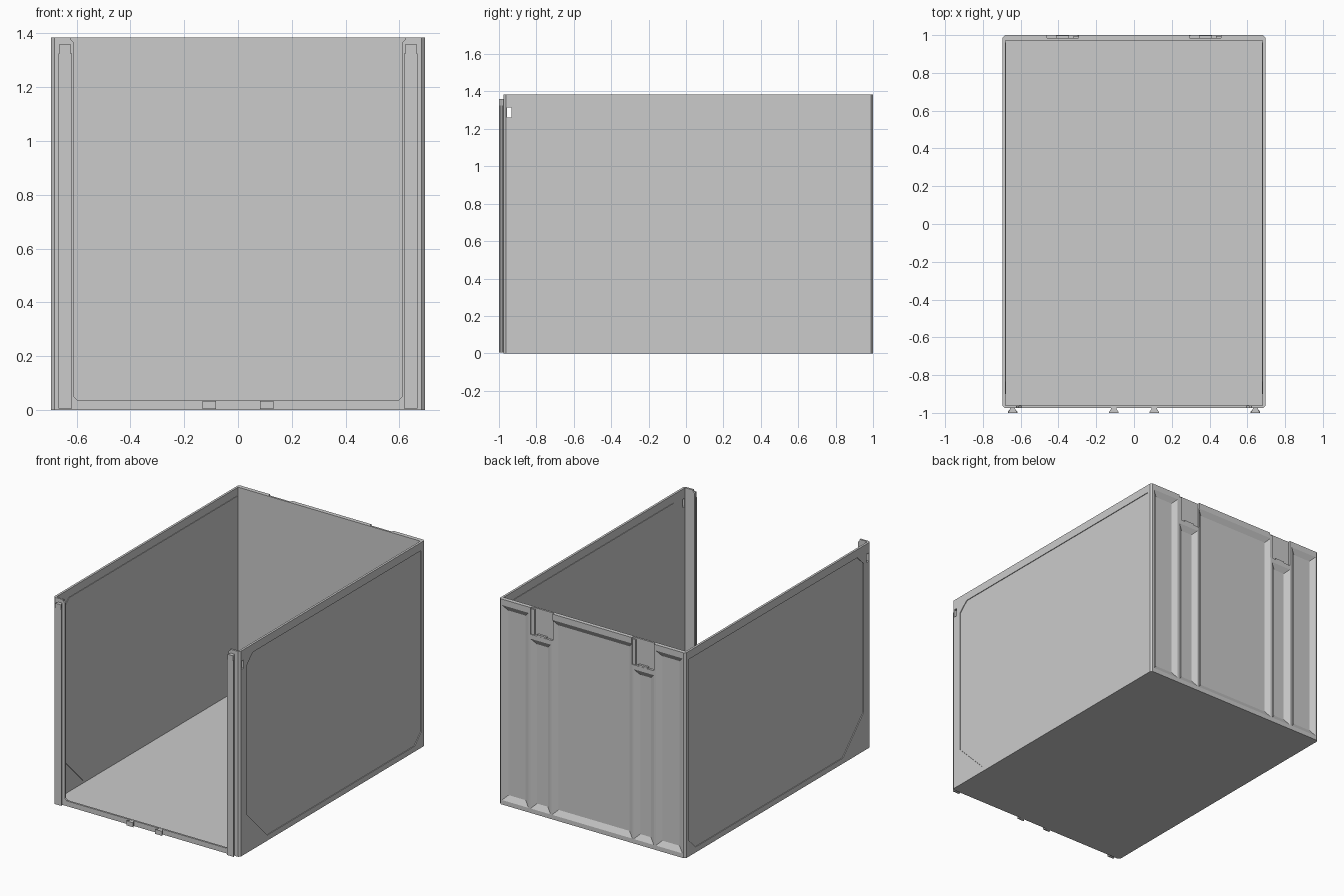
import bpy, bmesh
from mathutils import Vector

if "Cube" in bpy.data.objects:
    bpy.data.objects.remove(bpy.data.objects["Cube"])

W, FRONT, BACK, H = 0.695, -0.975, 1.0, 1.385


def loft(name, ring_a, ring_b):
    """Closed solid between two matching rings of 3D points."""
    bm = bmesh.new()
    a = [bm.verts.new(p) for p in ring_a]
    b = [bm.verts.new(p) for p in ring_b]
    n = len(a)
    bm.faces.new(a)
    bm.faces.new(b)
    for i in range(n):
        j = (i + 1) % n
        bm.faces.new((a[i], a[j], b[j], b[i]))
    bmesh.ops.recalc_face_normals(bm, faces=bm.faces)
    mesh = bpy.data.meshes.new(name)
    bm.to_mesh(mesh)
    bm.free()
    ob = bpy.data.objects.new(name, mesh)
    bpy.context.collection.objects.link(ob)
    return ob


def prism(name, pts, axis, lo, hi):
    """Extrude a 2D profile along an axis."""
    def place(p, t):
        v = list(p)
        v.insert("XYZ".index(axis), t)
        return Vector(v)
    return loft(name, [place(p, lo) for p in pts], [place(p, hi) for p in pts])


def rect(x0, x1, y0, y1):
    return [(x0, y0), (x1, y0), (x1, y1), (x0, y1)]


def cut(target, cutter):
    cutter.hide_render = True
    mod = target.modifiers.new("cut", 'BOOLEAN')
    mod.operation = 'DIFFERENCE'
    mod.solver = 'EXACT'
    mod.object = cutter
    bpy.context.view_layer.objects.active = target
    bpy.ops.object.modifier_apply(modifier=mod.name)
    bpy.data.objects.remove(cutter)


# Shell: solid block with chamfered upright corners, hollowed out
c = 0.012
body = prism("bin_shell", [(-W + c, FRONT), (W - c, FRONT), (W, FRONT + c), (W, BACK - c),
                           (W - c, BACK), (-W + c, BACK), (-W, BACK - c), (-W, FRONT + c)],
             'Z', 0, H)
cut(body, prism("cavity", rect(-0.68, 0.68, -0.962, 0.972), 'Z', 0.02, 1.6))

# Front opening with chamfered corners, leaving flanges and a low lip
half = [(0.595, 0.035), (0.61, 0.05), (0.61, 1.365), (0.622, 1.377), (0.622, 1.5)]
cut(body, prism("opening", half + [(-x, z) for x, z in reversed(half)], 'Y', -1.1, -0.9))

# Side panels: shallow recess outside, matching raised panel inside
panel = [(-0.90, 0.26), (-0.68, 0.037), (0.89, 0.037), (0.96, 0.107),
         (0.96, 1.33), (-0.835, 1.33), (-0.90, 1.265)]
for s, side in ((-1, "left"), (1, "right")):
    cut(body, prism("side_recess", panel, 'X', s * 0.690, s * 0.75))
    prism(side + "_inner_panel", panel, 'X', s * 0.6765, s * 0.682)

# Latch hole through both side walls
cut(body, prism("latch_hole", rect(-0.957, -0.933, 1.26, 1.315), 'X', -1, 1))


def back_recess(x0, x1, z0, z1, depth=0.02, run=0.035):
    """Pocket with sloping sides in the back wall."""
    def ring(g, y):
        return [(x, y, z) for x, z in rect(x0 + g, x1 - g, z0 + g, z1 - g)]
    cut(body, loft("pocket", ring(run, BACK - depth), ring(-run, BACK + depth)))


# Back wall pockets
back_recess(-0.30, 0.30, 0.03, 1.345)
for s in (-1, 1):
    for lo, hi, top in ((0.31, 0.46, 1.175), (0.475, 0.673, 1.345)):
        x0, x1 = sorted((s * lo, s * hi))
        back_recess(x0, x1, 0.03, top)

# Clip sockets at the top of the back wall, with a small ledge and guide each
for s, side in ((-1, "left"), (1, "right")):
    x0, x1 = sorted((s * 0.295, s * 0.46))
    cut(body, prism("socket", rect(x0, x1, 1.205, 1.5), 'Y', 0.985, 1.1))
    prism(side + "_socket_ledge", rect(s * 0.378 - 0.035, s * 0.378 + 0.035, 1.19, 1.215),
          'Y', 0.98, 0.999)
    prism(side + "_socket_guide", rect(x1 - 0.025, x1 + 0.001, 1.205, 1.375), 'Y', 0.98, 0.994)


def dovetail(name, x, z0, z1, wide=0.025, neck=0.014):
    """Dovetail bar standing out from the front face."""
    prism(name, [(x - neck, -0.972), (x - neck, -0.98), (x - wide, -0.994), (x - wide, -1.0),
                 (x + wide, -1.0), (x + wide, -0.994), (x + neck, -0.98), (x + neck, -0.972)],
          'Z', z0, z1)


# Front rails and bottom clips
for s, side in ((-1, "left"), (1, "right")):
    dovetail(side + "_front_rail", s * 0.643, 0.005, 1.325)
    dovetail(side + "_rail_tip", s * 0.643, 1.325, 1.36, wide=0.021)
    dovetail(side + "_bottom_clip", s * 0.107, 0.004, 0.034)
